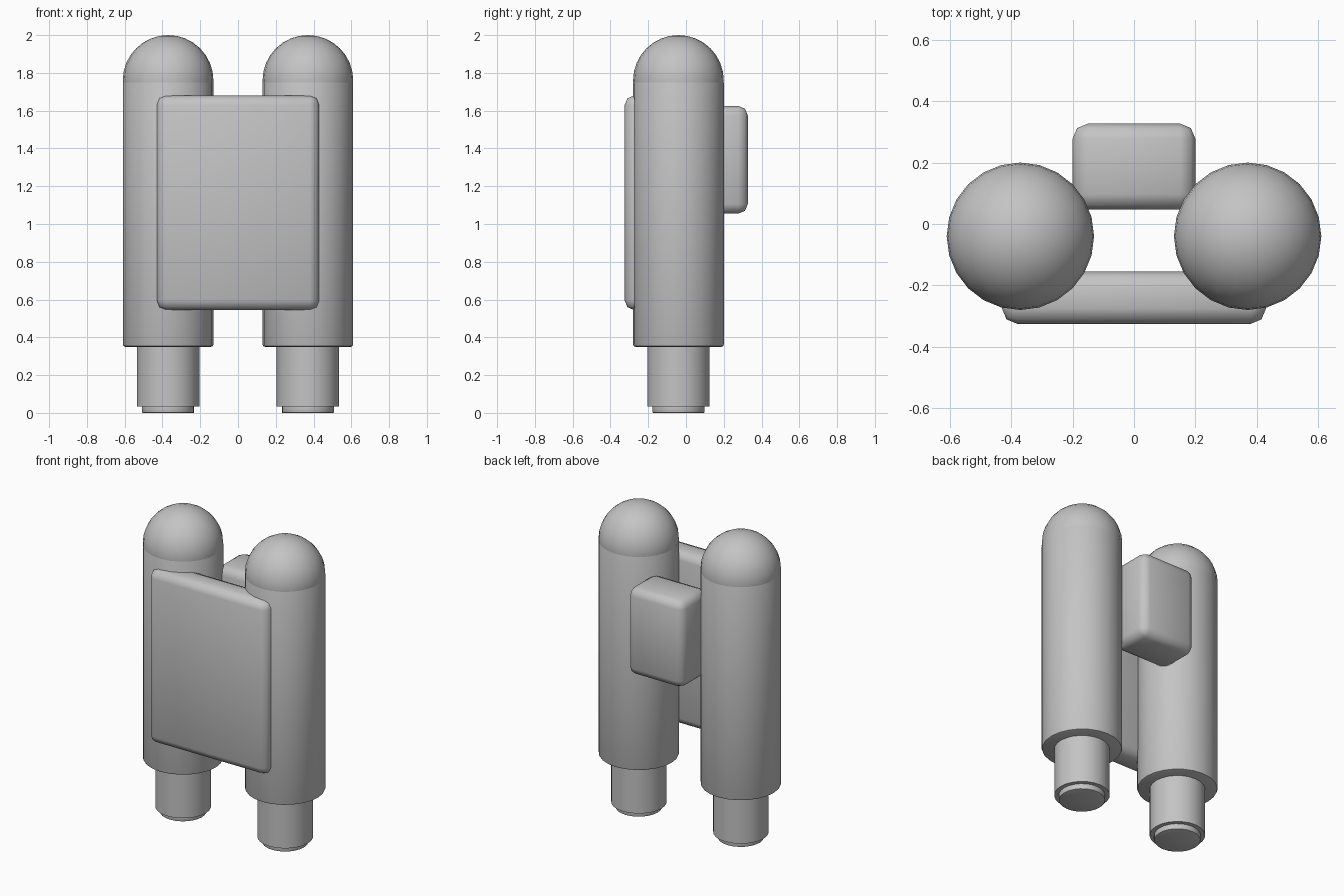
import bpy
import math

default = bpy.data.objects.get("Cube")
if default:
    bpy.data.objects.remove(default, do_unlink=True)

grey = bpy.data.materials.new("plain_grey")
grey.use_nodes = True
colour = (0.55, 0.55, 0.55, 1)
grey.diffuse_color = colour
grey.node_tree.nodes["Principled BSDF"].inputs["Base Color"].default_value = colour


def finish(name, bevel=0, segments=2, angle=50):
    """Name, colour, bevel and smooth the part just added."""
    obj = bpy.context.object
    obj.name = name
    obj.data.materials.append(grey)
    bpy.ops.object.transform_apply(location=False, rotation=False, scale=True)
    if bevel:
        mod = obj.modifiers.new("Rounded edges", "BEVEL")
        mod.width = bevel
        mod.segments = segments
        mod.limit_method = "ANGLE"
        mod.angle_limit = math.radians(40)
        bpy.ops.object.modifier_apply(modifier=mod.name)
    bpy.ops.object.shade_smooth_by_angle(angle=math.radians(angle))
    return obj


def box(name, x, y, z, bevel):
    """Rounded box from its (low, high) extents."""
    spans = (x, y, z)
    bpy.ops.mesh.primitive_cube_add(size=1, location=[(a + b) / 2 for a, b in spans])
    bpy.context.object.scale = [b - a for a, b in spans]
    return finish(name, bevel)


def cylinder(name, x, radius, low, high, bevel=0):
    bpy.ops.mesh.primitive_cylinder_add(
        vertices=24, radius=radius, depth=high - low,
        location=(x, TANK_Y, (low + high) / 2))
    return finish(name, bevel, angle=35)


TANK_Y = -0.04
TANK_R = 0.24

# Twin tanks with domes and stepped nozzles
for side, sign in (("left", 1), ("right", -1)):
    x = sign * 0.37
    cylinder(side + "_tank", x, TANK_R, 0.35, 1.76, 0.012)
    bpy.ops.mesh.primitive_uv_sphere_add(
        segments=24, ring_count=16, radius=TANK_R, location=(x, TANK_Y, 1.76))
    finish(side + "_dome")
    cylinder(side + "_nozzle", x, 0.165, 0.035, 0.37)
    cylinder(side + "_nozzle_tip", x, 0.138, 0, 0.05, 0.004)

# Front plate and rear control box join the tanks
box("front_plate", (-0.43, 0.43), (-0.325, -0.155), (0.545, 1.68), 0.05)
box("rear_box", (-0.2, 0.2), (0.047, 0.327), (1.055, 1.625), 0.05)
